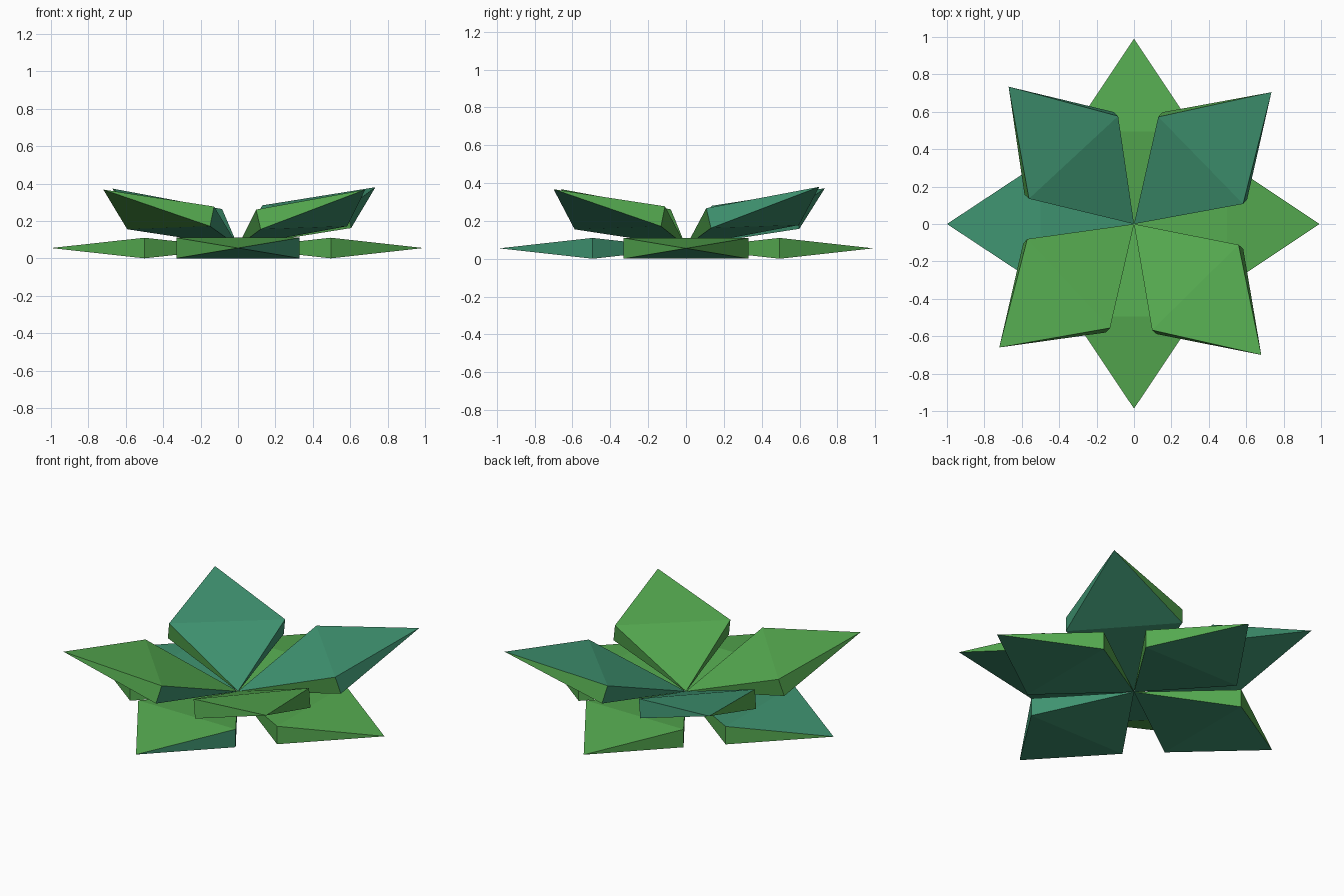
import bpy, bmesh, math
from mathutils import Matrix, Vector

if "Cube" in bpy.data.objects:
    bpy.data.objects.remove(bpy.data.objects["Cube"])


def material(name, rgb):
    m = bpy.data.materials.new(name)
    m.diffuse_color = (*rgb, 1.0)
    m.use_nodes = True
    m.node_tree.nodes["Principled BSDF"].inputs["Base Color"].default_value = m.diffuse_color
    return m


GREEN = material("leaf green", (0.091, 0.402, 0.080))
TEAL = material("blue green", (0.050, 0.295, 0.165))


def leaf(name, yaw, reach, tilt, base_z, half_w, teal):
    """Flat spindle: a rectangular middle section drawn to a point at each end."""
    length = reach / math.cos(math.radians(tilt))
    rot = (Matrix.Rotation(math.radians(yaw), 4, 'Z')
           @ Matrix.Rotation(math.radians(-tilt), 4, 'Y')
           @ Matrix.Rotation(math.radians(1.5 if tilt else 0), 4, 'X'))
    place = Matrix.Translation((0, 0, base_z)) @ rot
    bm = bmesh.new()
    base = bm.verts.new(place @ Vector((0, 0, 0)))
    tip = bm.verts.new(place @ Vector((length, 0, 0)))
    ring = [bm.verts.new(place @ Vector((length / 2, y * half_w, z * 0.055)))
            for y, z in ((-1, 1), (1, 1), (1, -1), (-1, -1))]
    # sides go round: top, anticlockwise side, bottom, clockwise side
    for i, side in enumerate(("top", "ccw", "bottom", "cw")):
        a, b = ring[i], ring[(i + 1) % 4]
        for end, point in (("outer", tip), ("inner", base)):
            f = bm.faces.new((a, b, point))
            f.material_index = int(side in teal or end + " " + side in teal)
    bmesh.ops.recalc_face_normals(bm, faces=bm.faces)
    me = bpy.data.meshes.new(name)
    bm.to_mesh(me)
    bm.free()
    me.materials.append(GREEN)
    me.materials.append(TEAL)
    bpy.context.collection.objects.link(bpy.data.objects.new(name, me))


# flat lower leaves, with the sides that are blue green
for name, yaw, reach, teal in (
        ("lower_leaf_right", 0, 0.992, {"bottom"}),
        ("lower_leaf_back", 90, 0.99, {"bottom"}),
        ("lower_leaf_left", 180, 1.0, {"bottom", "top"}),
        ("lower_leaf_front", 270, 0.987, {"bottom", "ccw"})):
    leaf(name, yaw, reach, 0, 0.055, 0.33, teal)

# raised upper leaves
for name, yaw, reach, teal in (
        ("upper_leaf_back_right", 43.8, 1.018, {"top", "bottom", "outer cw", "inner ccw"}),
        ("upper_leaf_back_left", 132.4, 0.994, {"top", "bottom", "cw"}),
        ("upper_leaf_front_left", 222.5, 0.977, {"inner bottom", "inner ccw"}),
        ("upper_leaf_front_right", 314.2, 0.976, {"bottom"})):
    leaf(name, yaw, reach, 17.2, 0.065, 0.325, teal)
